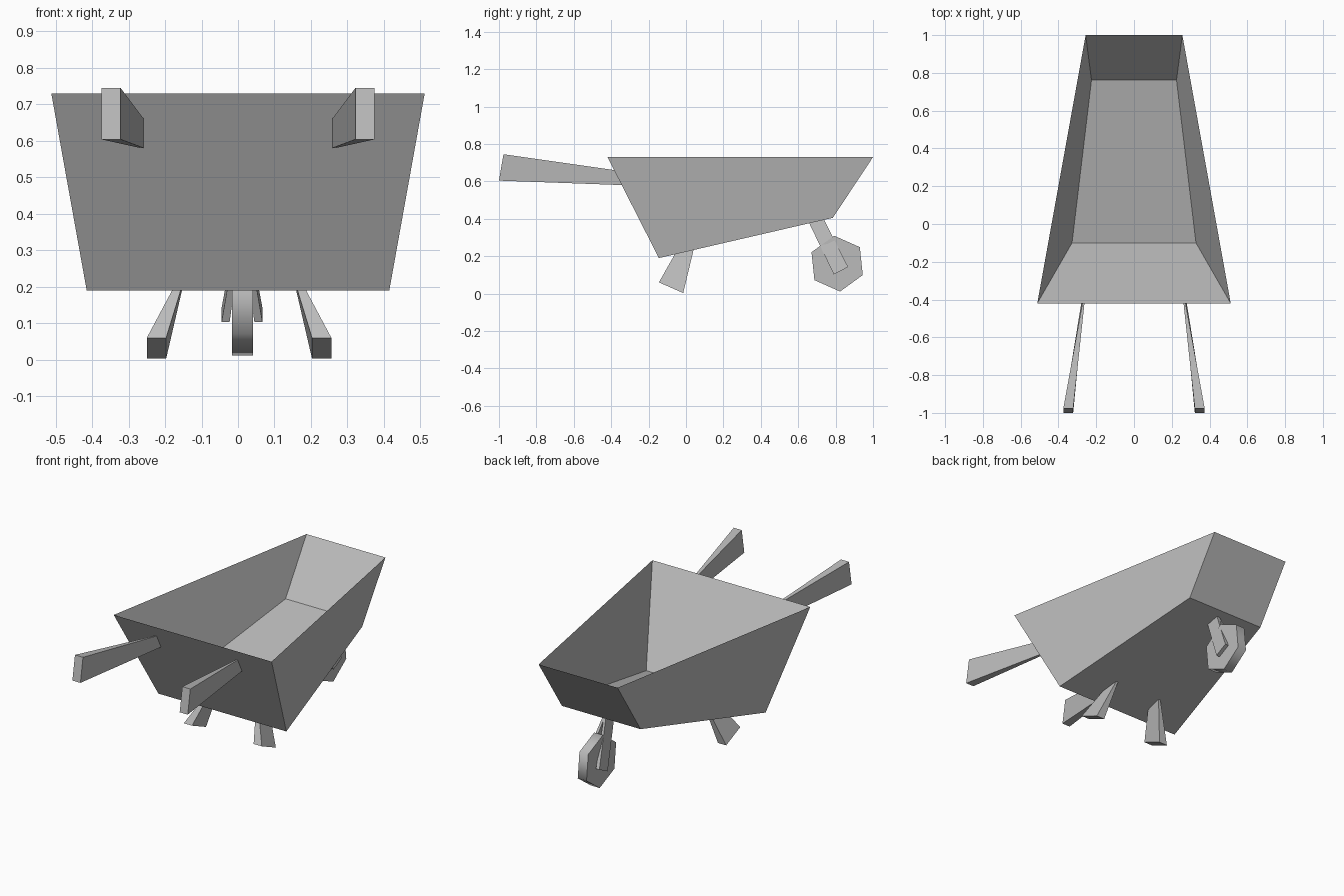
import bpy
import bmesh
import math
from mathutils import Matrix

cube = bpy.data.objects.get("Cube")
if cube:
    bpy.data.objects.remove(cube, do_unlink=True)

GREY = (0.5, 0.5, 0.5, 1.0)
grey = bpy.data.materials.new("plain grey")
grey.use_nodes = True
grey.diffuse_color = GREY
grey.node_tree.nodes["Principled BSDF"].inputs["Base Color"].default_value = GREY


def finish(name, bm):
    bmesh.ops.recalc_face_normals(bm, faces=bm.faces)
    mesh = bpy.data.meshes.new(name)
    bm.to_mesh(mesh)
    bm.free()
    mesh.materials.append(grey)
    obj = bpy.data.objects.new(name, mesh)
    bpy.context.collection.objects.link(obj)
    return obj


def loft(name, rings):
    """Skin a list of four-point rings and cap both ends."""
    bm = bmesh.new()
    loops = [[bm.verts.new(p) for p in ring] for ring in rings]
    for a, b in zip(loops, loops[1:]):
        for i in range(4):
            j = (i + 1) % 4
            bm.faces.new((a[i], a[j], b[j], b[i]))
    bm.faces.new(loops[0])
    bm.faces.new(loops[-1])
    return finish(name, bm)


def level(front, back):
    """Symmetric ring from a front and a back (half width, y, z)."""
    (fx, fy, fz), (bx, by, bz) = front, back
    return [(-fx, fy, fz), (fx, fy, fz), (bx, by, bz), (-bx, by, bz)]


def bar(name, side, ends, centre=0.0):
    """Tapered bar; each end is (inner x, outer x, (y, z), (y, z))."""
    rings = []
    for inner, outer, p, q in ends:
        a, b = centre + side * inner, centre + side * outer
        rings.append([(a, *p), (b, *p), (b, *q), (a, *q)])
    return loft(name, rings)


# Basin: underside, knife-edge rim, inner floor
loft("basin", [
    level((0.415, -0.145, 0.19), (0.255, 0.785, 0.405)),
    level((0.512, -0.42, 0.73), (0.256, 1.0, 0.73)),
    level((0.328, -0.10, 0.254), (0.225, 0.762, 0.45)),
])

# Handles, legs and fork arms in mirrored pairs
for side, word in ((1, "left"), (-1, "right")):
    bar(word + "_handle", side, [
        (0.322, 0.374, (-1.0, 0.604), (-0.976, 0.745)),
        (0.258, 0.266, (-0.338, 0.58), (-0.38, 0.66)),
    ])
    bar(word + "_leg", side, [
        (0.2, 0.253, (-0.145, 0.06), (-0.015, 0.003)),
        (0.145, 0.157, (-0.043, 0.24), (0.042, 0.24)),
    ], centre=0.003)
    bar(word + "_fork_arm", side, [
        (0.034, 0.056, (0.79, 0.103), (0.867, 0.142)),
        (-0.006, 0.006, (0.65, 0.395), (0.73, 0.41)),
    ], centre=0.011)

# Six-sided wheel
bm = bmesh.new()
bmesh.ops.create_cone(bm, cap_ends=True, segments=6, radius1=0.15, radius2=0.15, depth=0.057)
turn = Matrix.Rotation(math.radians(36), 4, "X") @ Matrix.Rotation(math.radians(90), 4, "Y")
place = Matrix.Translation((0.012, 0.808, 0.16))
# A corner of the hexagon is brought to +y before turning
spin = Matrix.Rotation(math.radians(90), 4, "Z")
flat = min((abs(v.co.x), i) for i, v in enumerate(bm.verts))[0] > 0.01
bmesh.ops.transform(bm, matrix=place @ turn @ (spin if flat else Matrix()), verts=bm.verts)
wheel = finish("wheel", bm)
bpy.ops.object.select_all(action="DESELECT")
wheel.select_set(True)
bpy.context.view_layer.objects.active = wheel
bpy.ops.object.shade_smooth_by_angle(angle=math.radians(65))
